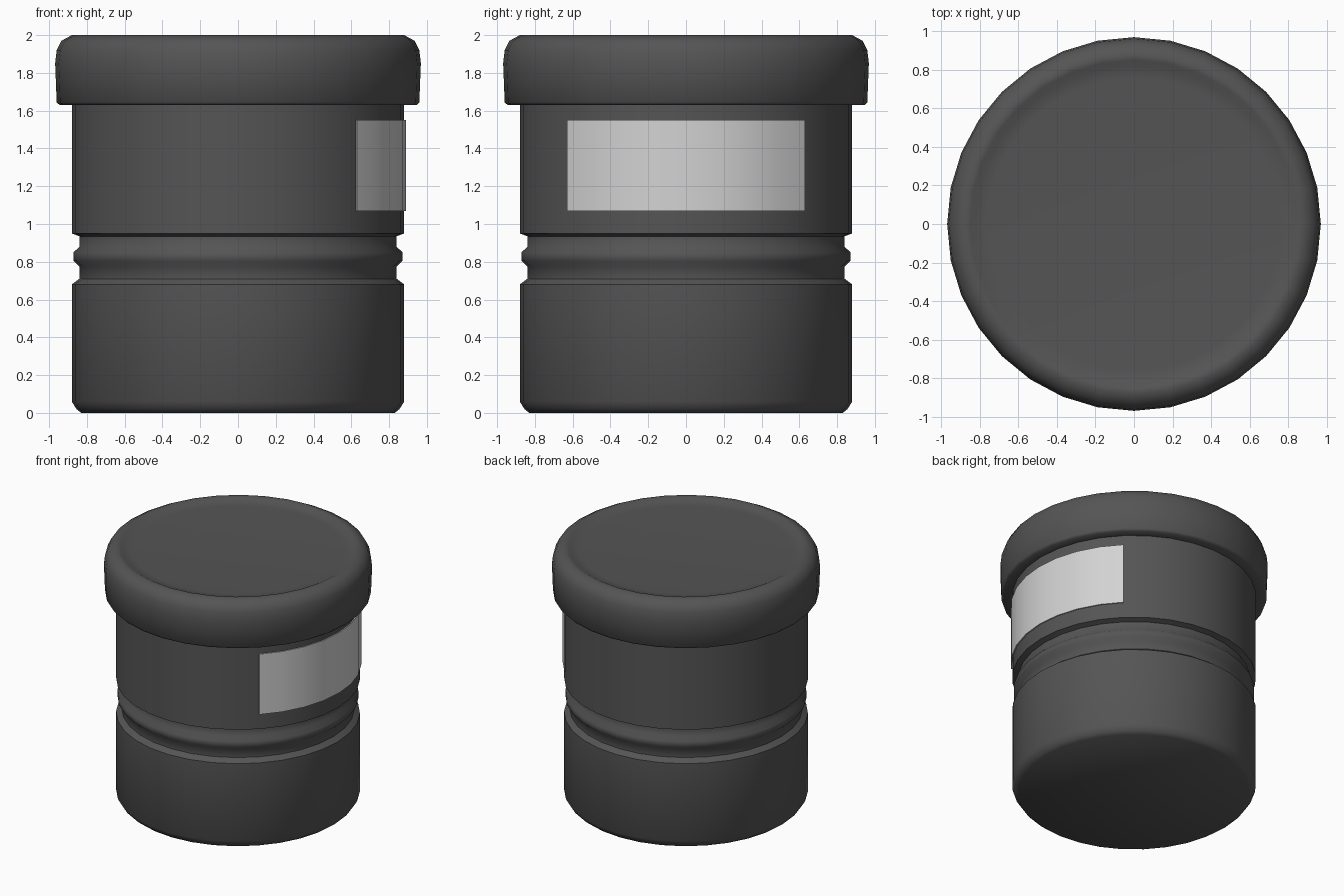
import bpy, bmesh
from math import sin, cos, pi, radians

cube = bpy.data.objects.get("Cube")
if cube:
    bpy.data.objects.remove(cube, do_unlink=True)

SIDES = 32


def material(name, value):
    mat = bpy.data.materials.new(name)
    mat.use_nodes = True
    colour = (value, value, value, 1)
    mat.diffuse_color = colour
    mat.node_tree.nodes["Principled BSDF"].inputs["Base Color"].default_value = colour
    return mat


def finish(name, bm, mat, angle):
    bmesh.ops.recalc_face_normals(bm, faces=bm.faces)
    mesh = bpy.data.meshes.new(name)
    bm.to_mesh(mesh)
    bm.free()
    mesh.materials.append(mat)
    obj = bpy.data.objects.new(name, mesh)
    bpy.context.collection.objects.link(obj)
    bpy.ops.object.select_all(action="DESELECT")
    obj.select_set(True)
    bpy.context.view_layer.objects.active = obj
    bpy.ops.object.shade_smooth_by_angle(angle=radians(angle))
    return obj


def lathe(name, profile, mat, angle=50):
    """Turn a (radius, height) profile round z and cap both ends."""
    bm = bmesh.new()
    rings = [[bm.verts.new((r * cos(2 * pi * i / SIDES), r * sin(2 * pi * i / SIDES), z))
              for i in range(SIDES)] for r, z in profile]
    for low, high in zip(rings, rings[1:]):
        for i in range(SIDES):
            j = (i + 1) % SIDES
            bm.faces.new((low[i], low[j], high[j], high[i]))
    bm.faces.new(rings[0])
    bm.faces.new(rings[-1])
    return finish(name, bm, mat, angle)


dark = material("dark grey", 0.09)
pale = material("pale grey", 0.65)

# Jar body with two grooves round the waist
lathe("jar_body", [
    (0.83, 0), (0.855, 0.02), (0.88, 0.06), (0.88, 0.68),
    (0.84, 0.71), (0.84, 0.775), (0.87, 0.805), (0.87, 0.85),
    (0.84, 0.88), (0.84, 0.935), (0.88, 0.95), (0.88, 1.65)], dark)

# Overhanging lid with a rounded rim and a shallow dished top
lathe("lid", [
    (0.86, 1.63), (0.945, 1.63), (0.96, 1.645), (0.968, 1.85), (0.96, 1.92),
    (0.935, 1.97), (0.88, 2.0), (0.85, 1.995), (0.82, 1.98), (0.76, 1.975)], dark)

# Curved label, a quarter turn wide, following the facets of the body
bm = bmesh.new()
rows = []
for i in range(-SIDES // 8, SIDES // 8 + 1):
    a = 2 * pi * i / SIDES
    rows.append([bm.verts.new((r * cos(a), r * sin(a), z))
                 for r, z in ((0.882, 1.07), (0.89, 1.07), (0.89, 1.55), (0.882, 1.55))])
for a, b in zip(rows, rows[1:]):
    for k in range(4):
        m = (k + 1) % 4
        bm.faces.new((a[k], a[m], b[m], b[k]))
bm.faces.new(rows[0])
bm.faces.new(rows[-1])
finish("label", bm, pale, 30)
